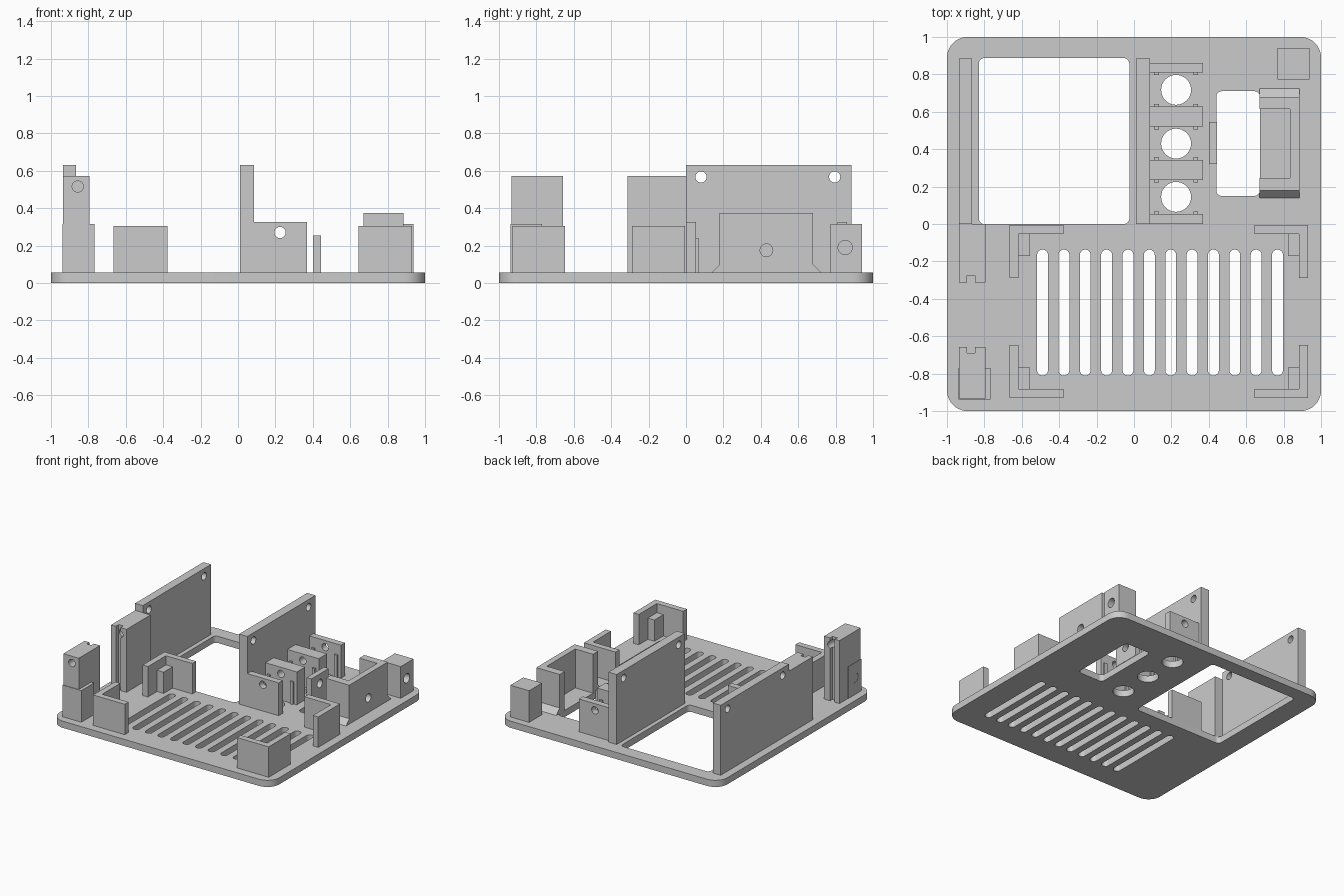
import bpy, bmesh
from math import pi, sin, cos

if "Cube" in bpy.data.objects:
    bpy.data.objects.remove(bpy.data.objects["Cube"])

grey = bpy.data.materials.new("light grey plastic")
grey.use_nodes = True
COLOUR = (0.6, 0.6, 0.6, 1)
grey.diffuse_color = COLOUR
grey.node_tree.nodes["Principled BSDF"].inputs["Base Color"].default_value = COLOUR

TOP = 0.055  # upper face of the base plate


def prism(name, outline, lo, hi, axis="Z"):
    """Extrude a 2D outline along an axis."""
    place = {"X": lambda a, b, h: (h, a, b),
             "Y": lambda a, b, h: (a, h, b),
             "Z": lambda a, b, h: (a, b, h)}[axis]
    bm = bmesh.new()
    ends = [[bm.verts.new(place(a, b, h)) for a, b in outline] for h in (lo, hi)]
    n = len(outline)
    for ring in ends:
        bm.faces.new(ring)
    for i in range(n):
        j = (i + 1) % n
        bm.faces.new((ends[0][i], ends[0][j], ends[1][j], ends[1][i]))
    bmesh.ops.recalc_face_normals(bm, faces=bm.faces)
    mesh = bpy.data.meshes.new(name)
    bm.to_mesh(mesh)
    bm.free()
    mesh.materials.append(grey)
    obj = bpy.data.objects.new(name, mesh)
    bpy.context.collection.objects.link(obj)
    return obj


def rect(x0, x1, y0, y1):
    return [(x0, y0), (x1, y0), (x1, y1), (x0, y1)]


def rounded(x0, x1, y0, y1, r, steps=10):
    pts = []
    corners = ((x1 - r, y1 - r), (x0 + r, y1 - r), (x0 + r, y0 + r), (x1 - r, y0 + r))
    for k, (cx, cy) in enumerate(corners):
        for s in range(steps + 1):
            t = (k + s / steps) * pi / 2
            pts.append((cx + r * cos(t), cy + r * sin(t)))
    return pts


def circle(x, y, r, n=32):
    return [(x + r * cos(2 * pi * i / n), y + r * sin(2 * pi * i / n)) for i in range(n)]


def box(name, x0, x1, y0, y1, top):
    return prism(name, rect(x0, x1, y0, y1), TOP, top)


def cut(obj, outline, lo, hi, axis="Z"):
    """Subtract a prism from an object and discard the cutter."""
    tool = prism("cutter", outline, lo, hi, axis)
    tool.hide_render = True
    mod = obj.modifiers.new("cut", "BOOLEAN")
    mod.operation, mod.solver, mod.object = "DIFFERENCE", "EXACT", tool
    bpy.context.view_layer.objects.active = obj
    bpy.ops.object.modifier_apply(modifier=mod.name)
    bpy.data.objects.remove(tool)


def smooth(obj):
    bpy.ops.object.select_all(action="DESELECT")
    obj.select_set(True)
    bpy.context.view_layer.objects.active = obj
    bpy.ops.object.shade_smooth_by_angle(angle=pi / 6)


# Base plate with display window, switch opening, button holes and vents
base = prism("base_plate", rounded(-1, 1, -1, 1, 0.11), 0, TOP)
openings = [rounded(-0.83, -0.025, 0, 0.887, 0.03),
            rounded(0.44, 0.673, 0.15, 0.71, 0.03)]
buttons = [0.145, 0.43, 0.717]
openings += [circle(0.225, y, 0.08) for y in buttons]
for i in range(12):
    x = -0.489 + i * 0.1142
    openings.append(rounded(x - 0.029, x + 0.029, -0.81, -0.137, 0.0285))
for shape in openings:
    cut(base, shape, -0.1, 0.2)

# Tall display walls with screw holes
for name, x0, x1 in (("outer_wall", -0.935, -0.865), ("inner_wall", 0.01, 0.085)):
    wall = box(name, x0, x1, 0, 0.885, 0.63)
    for y in (0.08, 0.795):
        cut(wall, circle(y, 0.567, 0.03), x0 - 0.1, x1 + 0.1, "X")
    smooth(wall)

# Button brackets, with small guide ribs facing each button
brackets = [(0, 0.053), (0.235, 0.343), (0.52, 0.627), (0.81, 0.862)]
for i, (y0, y1) in enumerate(brackets):
    bracket = box("button_bracket", 0.085, 0.37, y0, y1, 0.325)
    cut(bracket, circle(0.225, 0.27, 0.03), y0 - 0.1, y1 + 0.1, "Y")
    smooth(bracket)
    for x in (0.107, 0.317):
        if i < 3:
            box("guide_rib", x, x + 0.026, y1, y1 + 0.014, 0.24)
        if i > 0:
            box("guide_rib", x, x + 0.026, y0 - 0.014, y0, 0.24)

# Small tab beside the switch opening
tab = box("switch_tab", 0.4, 0.443, 0.32, 0.545, 0.255)
cut(tab, circle(0.43, 0.175, 0.034), 0.3, 0.6, "X")
smooth(tab)

# U-shaped switch holder with flared foot
flare = [(0.138, TOP), (0.725, TOP), (0.68, 0.1), (0.68, 0.375), (0.18, 0.375), (0.18, 0.1)]
holder = prism("switch_holder", flare, 0.672, 0.885, "X")
cut(holder, rect(0.6, 0.835, 0.245, 0.615), 0, 0.5)
cut(holder, circle(0.43, 0.175, 0.034), 0.8, 1, "X")
smooth(holder)

# Side screw blocks with blind holes
for name, side, y0 in (("rear_screw_block", 1, 0.773), ("front_screw_block", -1, -0.937)):
    x0, x1 = sorted((side * 0.768, side * 0.938))
    block = box(name, x0, x1, y0, y0 + 0.167, 0.315)
    h0, h1 = sorted((side * 0.83, side * 1.1))
    cut(block, circle(y0 + 0.078, 0.19, 0.038), h0, h1, "X")
    smooth(block)

# Slotted posts: groove on the faces that look at each other
for name, y0, y1, groove, hole in (
        ("front_post", -0.932, -0.657, (-0.69, -0.6), (-1, -0.6)),
        ("rear_post", -0.312, 0, (-0.4, -0.275), (-0.4, -0.1))):
    post = box(name, -0.935, -0.795, y0, y1, 0.572)
    cut(post, rect(-0.892, -0.85, *groove), TOP, 0.7)
    cut(post, circle(-0.857, 0.516, 0.03), *hole, "Y")
    smooth(post)

# Circuit board corners: an angle wall and a lower support block, mirrored
CX, CY = 0.133, -0.468
for sx in (-1, 1):
    for sy in (-1, 1):
        def at(pts):
            return [(CX + sx * a, CY + sy * b) for a, b in pts]
        angle = [(0.798, 0.463), (0.51, 0.463), (0.51, 0.414),
                 (0.75, 0.414), (0.75, 0.18), (0.798, 0.18)]
        prism("board_corner", at(angle), TOP, 0.305)
        prism("board_support", at(rect(0.69, 0.75, 0.298, 0.414)), TOP, 0.23)

smooth(base)
